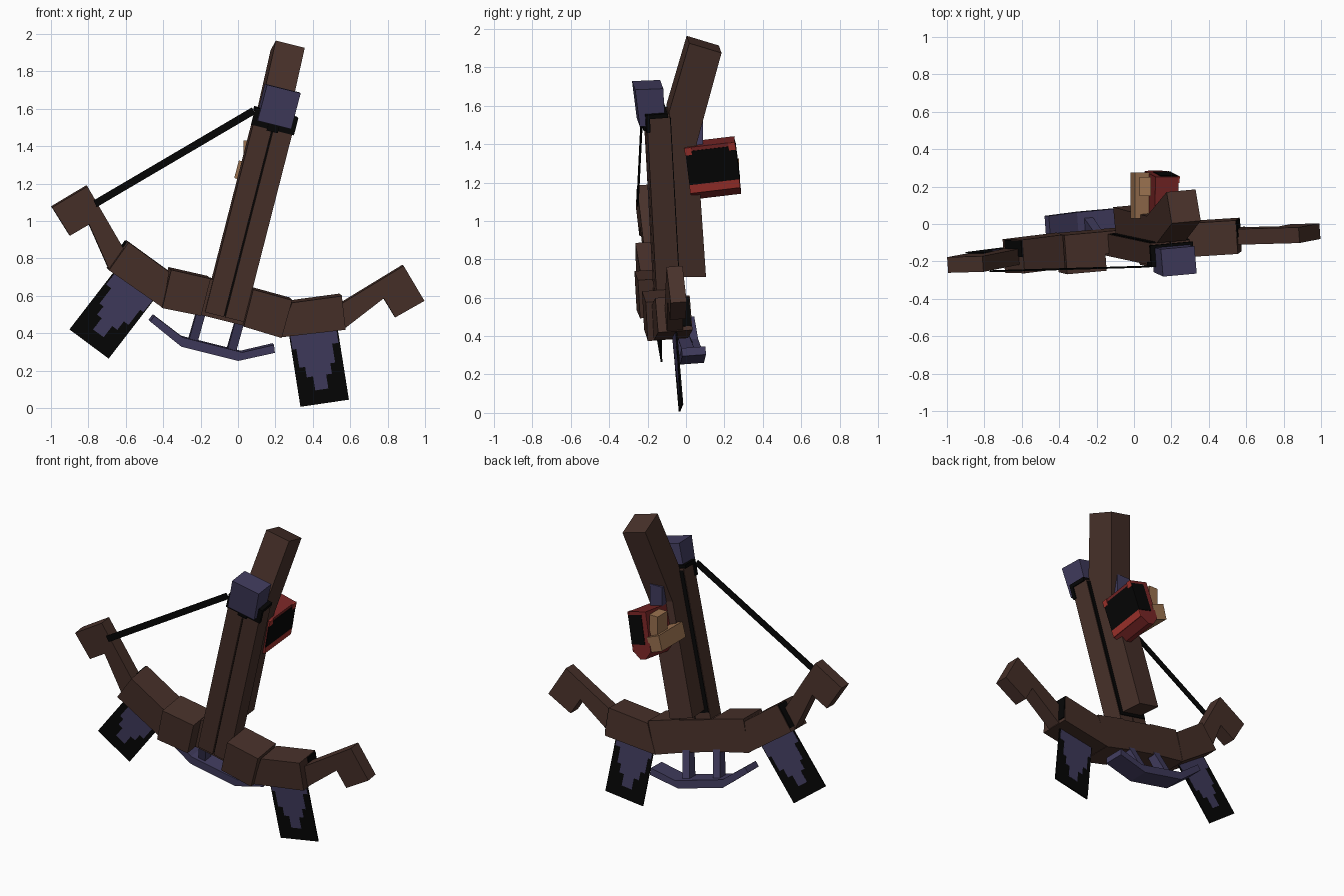
import bpy, bmesh
from math import radians
from mathutils import Matrix, Vector, Euler

old = bpy.data.objects.get("Cube")
if old:
    bpy.data.objects.remove(old)


def material(name, rgb):
    lin = [((c / 255 + 0.055) / 1.055) ** 2.4 for c in rgb] + [1]
    m = bpy.data.materials.new(name)
    m.use_nodes = True
    m.diffuse_color = lin
    bsdf = m.node_tree.nodes["Principled BSDF"]
    bsdf.inputs["Base Color"].default_value = lin
    bsdf.inputs["Roughness"].default_value = 0.9
    return m


BROWN = material("dark wood", (72, 49, 42))
PURPLE = material("dull purple", (65, 60, 94))
BLACK = material("black", (5, 5, 5))
RED = material("bright red", (160, 50, 44))
MAROON = material("dark red", (118, 37, 37))
TAN = material("tan", (155, 114, 80))

# Tilted frame of the weapon: across, back, along the stock
up = Vector((0.2477, -0.0532, 0.967)).normalized()
across = Vector((0.966, 0.088, -0.243))
across = (across - up * across.dot(up)).normalized()
back = up.cross(across)
TILT = Matrix((across, back, up)).transposed().to_4x4()
WEAPON = Matrix.Translation((0.005, -0.13, 0.85)) @ TILT
# The stock group sits slightly to one side of the bow's middle
STOCK = WEAPON @ Matrix.Translation((0.012, 0, 0))
# Frame of the grip box
GRIP = Matrix.Translation((0.145, 0.138, 1.29)) @ Euler(
    (radians(7), radians(14), 0)).to_matrix().to_4x4()
WORLD = Matrix.Identity(4)


def prism(name, outline, low, high, mat, axis=1, frame=WEAPON):
    """Extrude a 2D outline between low and high along local x (0) or y (1)."""
    bm = bmesh.new()
    rings = []
    for d in (low, high):
        rings.append([bm.verts.new((d, p, q) if axis == 0 else (p, d, q))
                      for p, q in outline])
    bm.faces.new(rings[0])
    bm.faces.new(rings[1][::-1])
    n = len(outline)
    for i in range(n):
        j = (i + 1) % n
        bm.faces.new((rings[0][i], rings[1][i], rings[1][j], rings[0][j]))
    bmesh.ops.recalc_face_normals(bm, faces=bm.faces)
    me = bpy.data.meshes.new(name)
    bm.to_mesh(me)
    bm.free()
    me.materials.append(mat)
    ob = bpy.data.objects.new(name, me)
    ob.matrix_world = frame
    bpy.context.collection.objects.link(ob)


def box(name, x, y, z, mat, frame=STOCK):
    outline = [(x[0], z[0]), (x[1], z[0]), (x[1], z[1]), (x[0], z[1])]
    prism(name, outline, y[0], y[1], mat, 1, frame)


def pair(name, outline, low, high, mat, frame=WEAPON):
    """Build a flat part on both sides of the middle."""
    for side, s in (("left", 1), ("right", -1)):
        prism(f"{side}_{name}", [(s * p, q) for p, q in outline], low, high,
              mat, 1, frame)


# Stock with angled butt
prism("stock", [(0.075, -0.13), (0.22, -0.14), (0.21, 0.58), (0.365, 1.055),
                (0.20, 1.12), (0.075, 0.76)], -0.08, 0.08, BROWN, 0, STOCK)

# Rails with a thin dark groove between and a dark backing plate
pair("rail", [(0.004, -0.37), (0.108, -0.37), (0.108, 0.74), (0.004, 0.74)],
     -0.045, 0.075, BROWN, STOCK)
box("groove", (-0.01, 0.01), (-0.03, 0.07), (-0.365, 0.735), BLACK)
box("rail_backing", (-0.105, 0.105), (0.073, 0.08), (-0.15, 0.73), BLACK)

# Latch at the rear of the rails
box("latch_front", (-0.118, 0.118), (-0.052, -0.03), (0.665, 0.76), BLACK)
box("latch_cap", (-0.118, 0.118), (-0.052, 0.065), (0.738, 0.76), BLACK)
box("latch_nub", (-0.03, 0.03), (-0.06, 0.0), (0.655, 0.71), BLACK)
prism("latch_block", [(-0.083, 0.695), (0.05, 0.695), (0.05, 0.89), (-0.097, 0.895)],
      -0.093, 0.093, PURPLE, 0, STOCK)

# Bow: centre, stepped blocks, limbs with hooked tips
box("bow_centre", (-0.13, 0.13), (-0.03, 0.09), (-0.39, -0.19), BROWN, WEAPON)
pair("inner_block", [(0.118, -0.39), (0.33, -0.40), (0.335, -0.19), (0.118, -0.185)],
     -0.12, 0.09, BROWN)
pair("outer_block", [(0.325, -0.40), (0.655, -0.275), (0.59, -0.105), (0.34, -0.205)],
     -0.088, 0.092, BROWN)
pair("block_end_plate", [(0.645, -0.255), (0.652, -0.252), (0.597, -0.108), (0.59, -0.11)],
     0.0, 0.088, BLACK)
pair("bow_limb", [(0.60, -0.15), (0.65, -0.275), (0.815, -0.065), (0.90, -0.149),
                  (1.03, -0.025), (0.875, 0.13)], -0.042, 0.042, BROWN)

# String hooked to one tip
prism("bow_string", [(-0.825, 0.065), (-0.80, 0.035), (-0.10, 0.725), (-0.125, 0.755)],
      -0.052, -0.045, BLACK)

# Hanging panels with stepped purple paint
corner, side, down = Vector((0.381, -0.392)), Vector((0.242, 0.1)), Vector((0.15, -0.347))


def panel_shape(s0, s1, t0, t1):
    return [corner + side * s + down * t
            for s, t in ((s0, t0), (s1, t0), (s1, t1), (s0, t1))]


pair("hanging_panel", panel_shape(0, 1, -0.1, 1), 0.006, 0.014, BLACK)
steps = [(0.02, 0.97, -0.1, 0.18), (0.1, 0.84, 0.18, 0.45),
         (0.22, 0.74, 0.45, 0.6), (0.35, 0.62, 0.6, 0.8)]
for i, s in enumerate(steps):
    pair(f"panel_paint_{i + 1}", panel_shape(*s), 0.005, 0.015, PURPLE)

# Foot stirrup on two struts
prism("stirrup", [(-0.345, -0.46), (-0.17, -0.535), (0.16, -0.535), (0.315, -0.455),
                  (0.33, -0.495), (0.15, -0.585), (-0.165, -0.585), (-0.36, -0.495)],
      0.055, 0.18, PURPLE)
for side_name, x in (("left", 0.105), ("right", -0.108)):
    prism(f"{side_name}_strut", [(0.03, -0.36), (0.085, -0.36), (0.15, -0.55), (0.08, -0.55)],
          x - 0.024, x + 0.024, PURPLE, 0)

# Grip box with a chamfered underside, dark plates and red trim
prism("grip_box", [(-0.065, -0.12), (-0.02, -0.165), (0.02, -0.165), (0.062, -0.12),
                   (0.062, 0.125), (-0.065, 0.125)], -0.13, 0.13, MAROON, 1, GRIP)
box("grip_side_plate", (0.06, 0.066), (-0.13, 0.13), (-0.075, 0.105), BLACK, GRIP)
box("grip_back_plate", (-0.03, 0.066), (0.126, 0.134), (-0.075, 0.105), BLACK, GRIP)
box("grip_trim", (0.06, 0.067), (-0.131, 0.131), (-0.12, -0.075), RED, GRIP)
for end, y in (("front", -0.115), ("back", 0.115)):
    box(f"{end}_trim_corner", (0.06, 0.068), (y - 0.018, y + 0.018),
        (0.085, 0.125), RED, GRIP)

# Tan fingers and purple cuff
box("thumb", (0.03, 0.09), (0.15, 0.25), (1.29, 1.43), TAN, WORLD)
prism("fingers", [(-0.02, 1.23), (0.06, 1.2), (0.09, 1.29), (0.005, 1.325)],
      0.03, 0.275, TAN, 1, WORLD)
box("cuff", (0.11, 0.2), (0.0, 0.088), (1.38, 1.54), PURPLE, WORLD)
